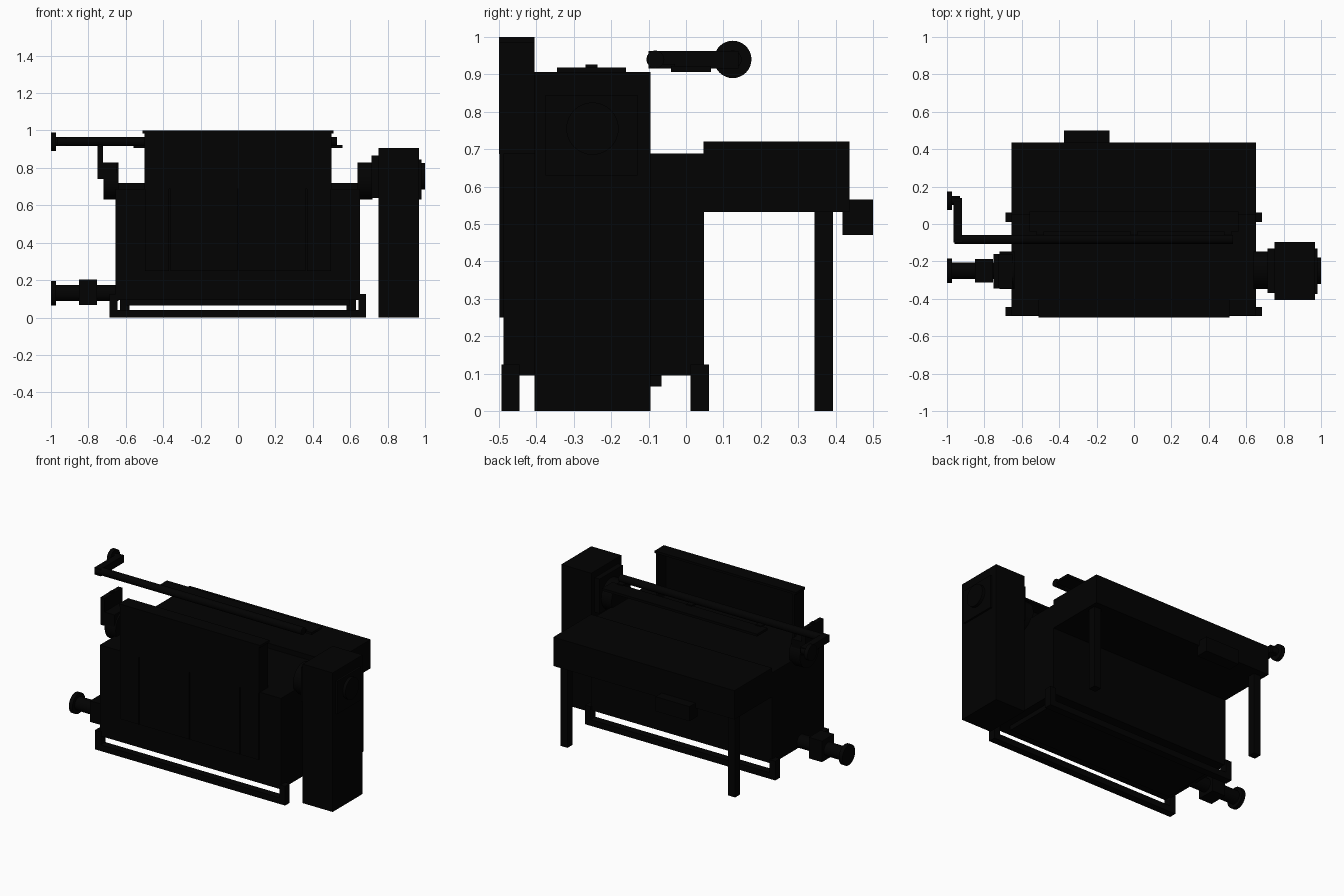
import bpy
from math import radians
from mathutils import Matrix

cube = bpy.data.objects.get("Cube")
if cube:
    bpy.data.objects.remove(cube, do_unlink=True)

black = bpy.data.materials.new("black_iron")
black.use_nodes = True
black.diffuse_color = (0.0005, 0.0005, 0.0005, 1)
black.node_tree.nodes["Principled BSDF"].inputs["Base Color"].default_value = black.diffuse_color


def box(name, x, y, z):
    """Box from (min, max) ranges on each axis."""
    bpy.ops.mesh.primitive_cube_add(size=1)
    ob = bpy.context.object
    ob.name = name
    size = [r[1] - r[0] for r in (x, y, z)]
    mid = [(r[0] + r[1]) / 2 for r in (x, y, z)]
    ob.data.transform(Matrix.Translation(mid) @ Matrix.Diagonal(size + [1]))
    ob.data.materials.append(black)
    return ob


def rod(name, x, y, z, radius, sides=32):
    """Cylinder along the x axis."""
    bpy.ops.mesh.primitive_cylinder_add(vertices=sides, radius=radius, depth=x[1] - x[0])
    ob = bpy.context.object
    ob.name = name
    ob.data.transform(Matrix.Translation(((x[0] + x[1]) / 2, y, z)) @ Matrix.Rotation(radians(90), 4, 'Y'))
    ob.data.materials.append(black)
    bpy.ops.object.shade_smooth_by_angle(angle=radians(35))
    return ob


# Main body with bottom pan
box("body", (-.655, .652), (-.488, .048), (.095, .688))
box("bottom_pan", (-.6, .6), (-.405, -.065), (.065, .1))

# Front door panels separated by narrow grooves
edges = (-.5, -.365, 0, .365, .5)
for a, b in zip(edges, edges[1:]):
    box("front_panel", (a + .003, b - .003), (-.499, -.487), (.25, .69))

# Splash guard above the front: sheet with side returns and top lip
box("guard_sheet", (-.5, .5), (-.5, -.485), (.687, 1))
box("guard_lip", (-.51, .51), (-.5, -.405), (.985, 1))
for s in (-.5, .485):
    box("guard_side", (s, s + .015), (-.5, -.405), (.687, .99))

# Skid rails with end posts
for y in ((-.493, -.445), (.012, .062)):
    box("skid_rail", (-.688, .685), y, (0, .04))
    for x in ((-.688, -.645), (.645, .685)):
        box("skid_post", x, y, (0, .125))

# Rear table slab on two legs
box("table", (-.655, .652), (.047, .437), (.532, .72))
for x in ((-.63, -.58), (.58, .63)):
    box("table_leg", x, (.343, .393), (0, .54))
box("rear_box", (-.375, -.13), (.418, .5), (.47, .565))

# Drive column with side cover and hub
box("drive_column", (.75, .967), (-.405, -.095), (0, .907))
box("column_cover", (.96, .98), (-.375, -.13), (.63, .845))
rod("column_hub", (.97, 1), -.25, .755, .07)
rod("drive_shaft", (.64, .72), -.247, .73, .1)
box("drive_flange", (.715, .755), (-.37, -.13), (.64, .865))

# Left bearing and its plate
rod("left_bearing", (-.72, -.64), -.247, .73, .1)
box("bearing_arm", (-.735, -.65), (-.345, -.16), (.74, .83))
box("bearing_plate", (-.752, -.722), (-.345, -.16), (.74, .918))
box("bearing_tab", (-.745, -.727), (-.268, -.237), (.91, .926))

# Outlet pipe with valve block and flange
rod("outlet_pipe", (-1, -.64), -.25, .13, .043)
box("valve_block", (-.85, -.755), (-.312, -.188), (.067, .204))
rod("outlet_flange", (-1, -.974), -.25, .13, .066)

# Long crank bar and handle
rod("crank_bar", (-.96, .53), -.082, .94, .024, 16)
box("crank_arm", (-.965, -.92), (-.1, .14), (.916, .963))
rod("handle_stub", (-.99, -.93), .125, .94, .024, 16)
rod("handle_knob", (-1, -.974), .125, .94, .05)

# Paddle strip beside the bar, held by short tabs
box("paddle", (-.56, .56), (-.04, .067), (.907, .922))
for x in (-.5, 0, .5):
    box("paddle_tab", (x - .02, x + .02), (-.08, -.03), (.916, .928))
